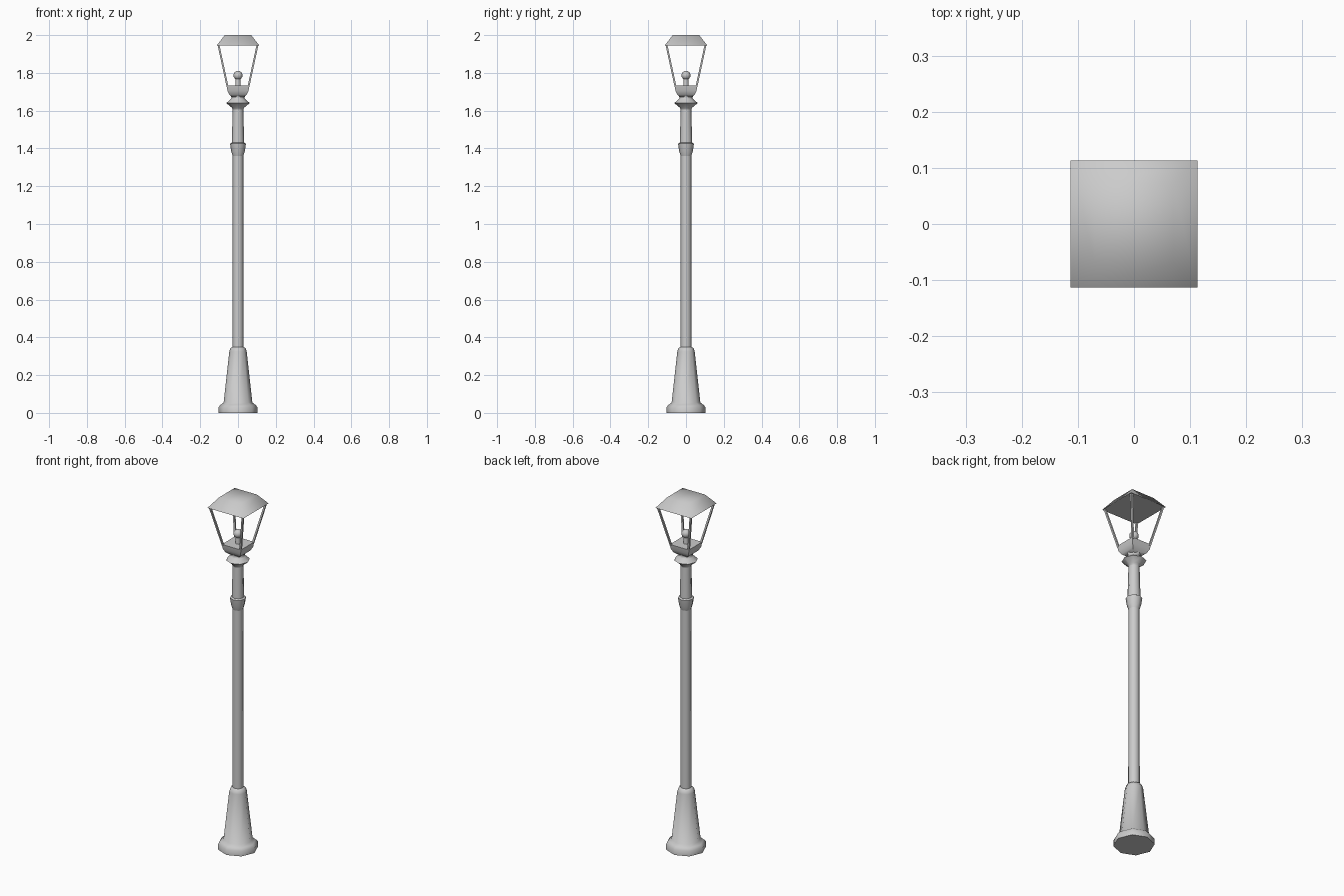
import bpy, bmesh, math
from mathutils import Vector

if "Cube" in bpy.data.objects:
    bpy.data.objects.remove(bpy.data.objects["Cube"])

iron = bpy.data.materials.new("grey_iron")
iron.diffuse_color = (0.6, 0.6, 0.6, 1)
iron.use_nodes = True
iron.node_tree.nodes["Principled BSDF"].inputs["Base Color"].default_value = iron.diffuse_color


def finish(name, bm, angle):
    bmesh.ops.recalc_face_normals(bm, faces=bm.faces)
    me = bpy.data.meshes.new(name)
    bm.to_mesh(me)
    bm.free()
    me.materials.append(iron)
    ob = bpy.data.objects.new(name, me)
    bpy.context.collection.objects.link(ob)
    bpy.ops.object.select_all(action='DESELECT')
    ob.select_set(True)
    bpy.context.view_layer.objects.active = ob
    bpy.ops.object.shade_smooth_by_angle(angle=math.radians(angle))
    return ob


def stack(name, profile, sides, turn=0.0, angle=60):
    """Closed solid made of polygon rings, profile = (radius, z)."""
    bm = bmesh.new()
    rings = []
    for r, z in profile:
        rings.append([bm.verts.new((r * math.cos(turn + math.tau * i / sides),
                                    r * math.sin(turn + math.tau * i / sides), z))
                      for i in range(sides)])
    for a, b in zip(rings, rings[1:]):
        for i in range(sides):
            j = (i + 1) % sides
            bm.faces.new((a[i], a[j], b[j], b[i]))
    bm.faces.new(rings[0])
    bm.faces.new(rings[-1])
    return finish(name, bm, angle)


def square(name, profile, angle):
    return stack(name, [(h * math.sqrt(2), z) for h, z in profile], 4, math.pi / 4, angle)


# Octagonal post parts
stack("base", [(0.104, 0), (0.104, 0.03), (0.092, 0.043), (0.076, 0.055),
               (0.046, 0.325), (0.040, 0.343), (0.027, 0.35)], 8)
stack("shaft", [(0.029, 0.34), (0.028, 1.38)], 8)
stack("joint", [(0.028, 1.36), (0.036, 1.385), (0.042, 1.425), (0.030, 1.432)], 8)
stack("upper_shaft", [(0.033, 1.42), (0.028, 1.61)], 8)
stack("collar", [(0.028, 1.605), (0.032, 1.615), (0.062, 1.64), (0.040, 1.66),
                 (0.034, 1.668), (0.040, 1.68)], 8)

# Square lantern cup and roof
square("lantern_cup", [(0.030, 1.672), (0.046, 1.685), (0.056, 1.705), (0.060, 1.732)], 50)
square("roof", [(0.113, 1.945), (0.070, 2.0)], 75)

# Lamp holder and bulb
stack("lamp_holder", [(0.014, 1.73), (0.012, 1.77)], 8)
bm = bmesh.new()
bmesh.ops.create_uvsphere(bm, u_segments=12, v_segments=8, radius=0.024)
bmesh.ops.translate(bm, verts=bm.verts, vec=(0, 0, 1.787))
finish("bulb", bm, 60)

# Four slanted corner bars
bm = bmesh.new()
t = 0.010
for sx in (-1, 1):
    for sy in (-1, 1):
        ends = []
        for h, z in ((0.060, 1.725), (0.108, 1.947)):
            ends.append([bm.verts.new((sx * (h - dx), sy * (h - dy), z))
                         for dx, dy in ((0, 0), (t, 0), (t, t), (0, t))])
        a, b = ends
        for i in range(4):
            j = (i + 1) % 4
            bm.faces.new((a[i], a[j], b[j], b[i]))
        bm.faces.new(a)
        bm.faces.new(b)
finish("lantern_bars", bm, 30)
